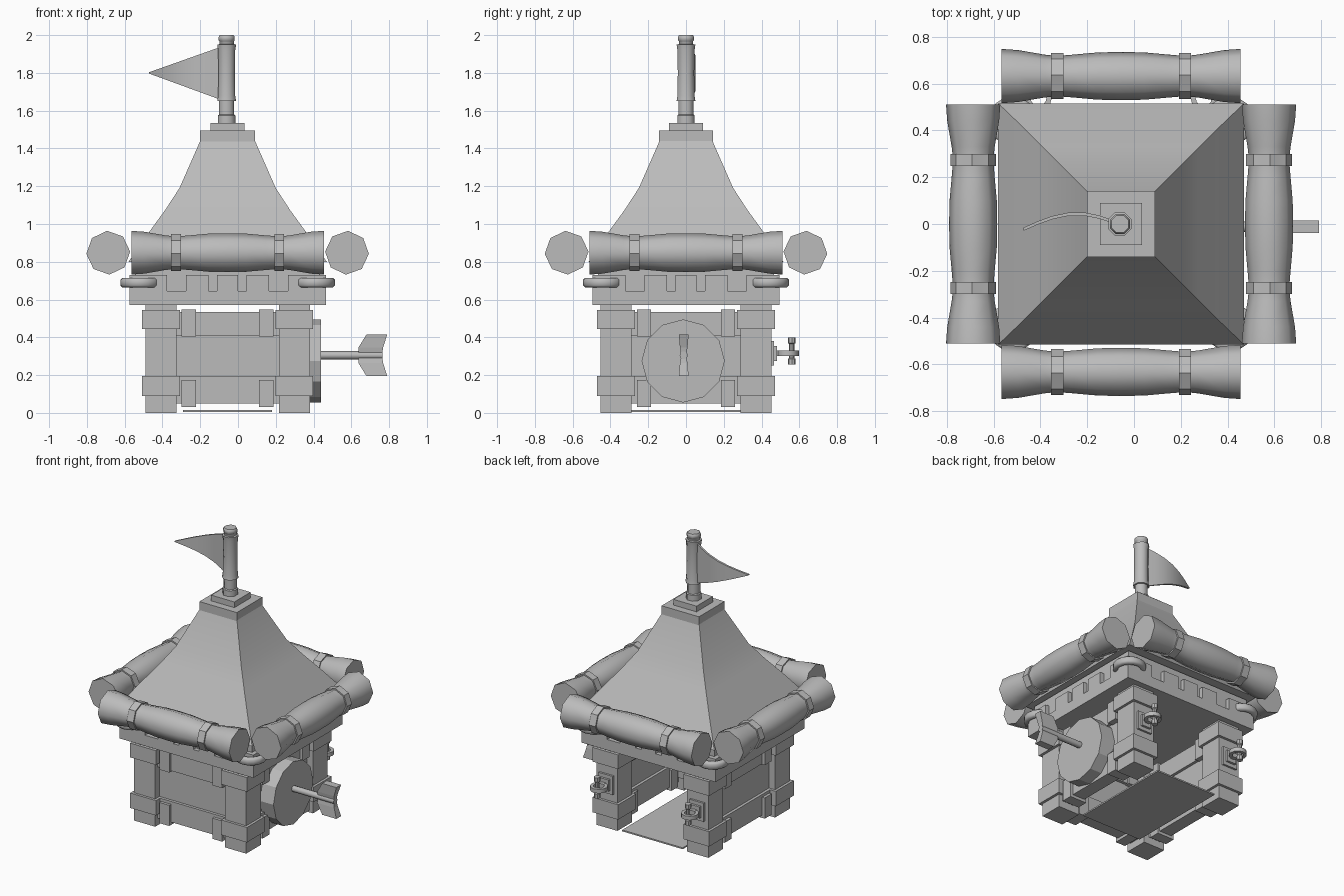
import bpy, bmesh, math
from mathutils import Matrix, Vector

if "Cube" in bpy.data.objects:
    bpy.data.objects.remove(bpy.data.objects["Cube"])

CX = -0.055                      # centre line of the house
PX, PY = 0.353, 0.37             # pillar offsets

grey = bpy.data.materials.new("plain_grey")
grey.diffuse_color = (0.5, 0.5, 0.5, 1)
grey.use_nodes = True
grey.node_tree.nodes["Principled BSDF"].inputs["Base Color"].default_value = grey.diffuse_color


def finish(name, bm, smooth=False):
    bmesh.ops.recalc_face_normals(bm, faces=bm.faces[:])
    me = bpy.data.meshes.new(name)
    bm.to_mesh(me)
    bm.free()
    me.materials.append(grey)
    ob = bpy.data.objects.new(name, me)
    bpy.context.collection.objects.link(ob)
    if smooth:
        bpy.ops.object.select_all(action='DESELECT')
        ob.select_set(True)
        bpy.context.view_layer.objects.active = ob
        bpy.ops.object.shade_smooth_by_angle(angle=math.radians(50))
    return ob


def add_box(bm, x0, x1, y0, y1, z0, z1, m=Matrix()):
    size = Matrix.Diagonal((x1 - x0, y1 - y0, z1 - z0, 1))
    mid = Matrix.Translation(((x0 + x1) / 2, (y0 + y1) / 2, (z0 + z1) / 2))
    bmesh.ops.create_cube(bm, size=1, matrix=m @ mid @ size)


def loft(bm, rings, caps=True, closed=False):
    """Join rings of points with quads."""
    vs = [[bm.verts.new(p) for p in r] for r in rings]
    n = len(vs[0])
    pairs = list(zip(vs, vs[1:])) + ([(vs[-1], vs[0])] if closed else [])
    for a, b in pairs:
        for i in range(n):
            j = (i + 1) % n
            bm.faces.new((a[i], a[j], b[j], b[i]))
    if caps and not closed:
        bm.faces.new(vs[0])
        bm.faces.new(vs[-1])


def turned(bm, profile, m, sides=8, turn=0.0, closed=False):
    """Lathe (radius, height) pairs about local z."""
    loft(bm, [[m @ Vector((r * math.cos(turn + k * math.tau / sides),
                           r * math.sin(turn + k * math.tau / sides), h))
               for k in range(sides)] for r, h in profile], closed=closed)


def rect(hx, hy, z):
    return [(CX - hx, -hy, z), (CX + hx, -hy, z), (CX + hx, hy, z), (CX - hx, hy, z)]


def side(k):
    """Frame of one house side: local -y points outwards."""
    return Matrix.Translation((CX, 0, 0)) @ Matrix.Rotation(k * math.pi / 2, 4, 'Z')


CORNERS = [(sx, sy) for sx in (-1, 1) for sy in (-1, 1)]

# Corner pillars with their bands
bm = bmesh.new()
bands = bmesh.new()
for sx, sy in CORNERS:
    x, y = CX + sx * PX, sy * PY
    add_box(bm, x - .082, x + .082, y - .082, y + .082, 0, .58)
    for z0, z1 in ((.09, .195), (.445, .545)):
        add_box(bands, x - .1, x + .1, y - .1, y + .1, z0, z1)
finish("corner_pillars", bm)
finish("pillar_bands", bands)

# Walls, rails and clips on front, right and left (the back stays open)
walls, rails, clips = bmesh.new(), bmesh.new(), bmesh.new()
for k, half, out in ((0, PX, PY), (1, PY, PX), (3, PY, PX)):
    m = side(k)
    add_box(walls, -half, half, -out - .035, -out + .02, .05, .535, m)
    for z0, z1 in ((.05, .195), (.41, .535)):
        add_box(rails, -half, half, -out - .055, -out + .04, z0, z1, m)
    for s in (-1, 1):
        c = s * (half - .148)
        for z0, z1 in ((.03, .175), (.405, .548)):
            add_box(clips, c - .038, c + .038, -out - .075, -out + .055, z0, z1, m)
finish("wall_panels", walls)
finish("wall_rails", rails)
finish("rail_clips", clips)

# Thin floor plate
bm = bmesh.new()
add_box(bm, CX - .235, CX + .235, -.29, .45, .006, .016)
finish("floor_plate", bm)

# Crown: beam, recessed core and square teeth
bm = bmesh.new()
add_box(bm, CX - .52, CX + .52, -.495, .495, .57, .645)
add_box(bm, CX - .49, CX + .49, -.465, .465, .645, .79)
for k in range(4):
    half, out = (.52, .495) if k % 2 == 0 else (.495, .52)
    for a, b in ((-half, -.32), (-.22, -.1), (-.0, .0), (.1, .22), (.32, half)):
        if b > a:
            add_box(bm, a, b, -out, -out + .04, .645, .73, side(k))
    add_box(bm, -.055, .055, -out, -out + .04, .645, .73, side(k))
finish("crown_beam", bm)

# Flat rings around the crown corners
bm = bmesh.new()
for sx, sy in CORNERS:
    m = Matrix.Translation((CX + sx * .463, sy * .44, .69))
    turned(bm, [(.105, -.015), (.105, .015), (.095, .025), (.075, .025),
                (.07, 0), (.075, -.025), (.095, -.025)], m, 16, closed=True)
finish("corner_rings", bm, True)

# Rolled eaves with straps
bm, straps = bmesh.new(), bmesh.new()
half_profile = [(.116, .51), (.111, .44), (.092, .33), (.086, .275), (.092, .2), (.101, .1)]
roll = [(r, -h) for r, h in half_profile] + [(.103, 0)] + half_profile[::-1]
for k in range(4):
    m = side(k) @ Matrix.Translation((0, -.632, .848)) @ Matrix.Rotation(math.pi / 2, 4, 'Y')
    turned(bm, roll, m, 8, .05)
    for s in (-1, 1):
        turned(straps, [(.098, s * .273 - .026), (.098, s * .273 + .026)], m, 8, .05)
finish("eave_rolls", bm, True)
finish("eave_straps", straps)

# Flared tent roof
bm = bmesh.new()
loft(bm, [rect(.525, .515, .8), rect(.41, .405, .965), rect(.33, .325, 1.075),
          rect(.255, .25, 1.19), rect(.145, .14, 1.44)])
finish("roof", bm, True)

# Stepped roof cap
bm = bmesh.new()
add_box(bm, CX - .145, CX + .145, -.142, .142, 1.435, 1.495)
add_box(bm, CX - .09, CX + .09, -.09, .09, 1.49, 1.535)
finish("roof_cap", bm)

# Flag pole with sleeve
bm = bmesh.new()
m = Matrix.Translation((CX - .005, 0, 0))
turned(bm, [(.05, 1.53), (.05, 1.575), (.043, 1.58), (.043, 1.65), (.054, 1.65),
            (.049, 1.68), (.047, 1.8), (.049, 1.92), (.054, 1.95), (.041, 1.952),
            (.041, 1.968), (.046, 1.972), (.046, 1.99), (.04, 2.0)], m, 8, math.pi / 8)
finish("flag_pole", bm, True)

# Waving triangular flag
bm = bmesh.new()
path = [(-.09, .01), (-.15, .03), (-.21, .042), (-.28, .042), (-.35, .027), (-.41, .005), (-.472, -.022)]
rings = []
for x, y in path:
    t = (x + .472) / .382
    top, low = 1.803 + .135 * t, 1.797 - .14 * t
    rings.append([(x, y - .007, low), (x, y + .007, low), (x, y + .007, top), (x, y - .007, top)])
loft(bm, rings)
finish("flag", bm, True)

# Round drum on the right wall
to_x = Matrix.Rotation(math.pi / 2, 4, 'Y')
bm = bmesh.new()
turned(bm, [(.22, .33), (.22, .44)], Matrix.Translation((0, -.015, .275)) @ to_x, 12)
finish("side_drum", bm)

# Winding key: shaft and flared handle
bm = bmesh.new()
turned(bm, [(.022, .43), (.022, .765)], Matrix.Translation((0, -.012, .305)) @ to_x, 8)
finish("key_shaft", bm, True)
bm = bmesh.new()
loft(bm, [[(a, -.012 - w, z), (b, -.012 - w, z), (b, -.012 + w, z), (a, -.012 + w, z)]
          for z, a, b, w in ((.195, .68, .79, .026), (.265, .637, .768, .02), (.305, .637, .762, .013),
                             (.345, .637, .768, .02), (.415, .68, .79, .026))])
finish("key_handle", bm)

# Latches on the two back pillars
plates, rings, pins = bmesh.new(), bmesh.new(), bmesh.new()
for s in (-1, 1):
    x = CX + s * PX
    add_box(plates, x - .055, x + .055, .44, .466, .25, .38)
    add_box(plates, x - .035, x + .035, .46, .482, .275, .355)
    m = Matrix.Translation((x, .54, .315))
    turned(rings, [(.057, -.014), (.057, .014), (.035, .014), (.035, -.014)], m, 12, closed=True)
    add_box(pins, x - .015, x + .015, .475, .51, .3, .33)
    turned(pins, [(.021, .255), (.021, .285), (.014, .29), (.014, .365), (.021, .37), (.021, .4)],
           Matrix.Translation((x, .56, 0)), 8)
finish("latch_plates", plates)
finish("latch_rings", rings, True)
finish("latch_pins", pins)
